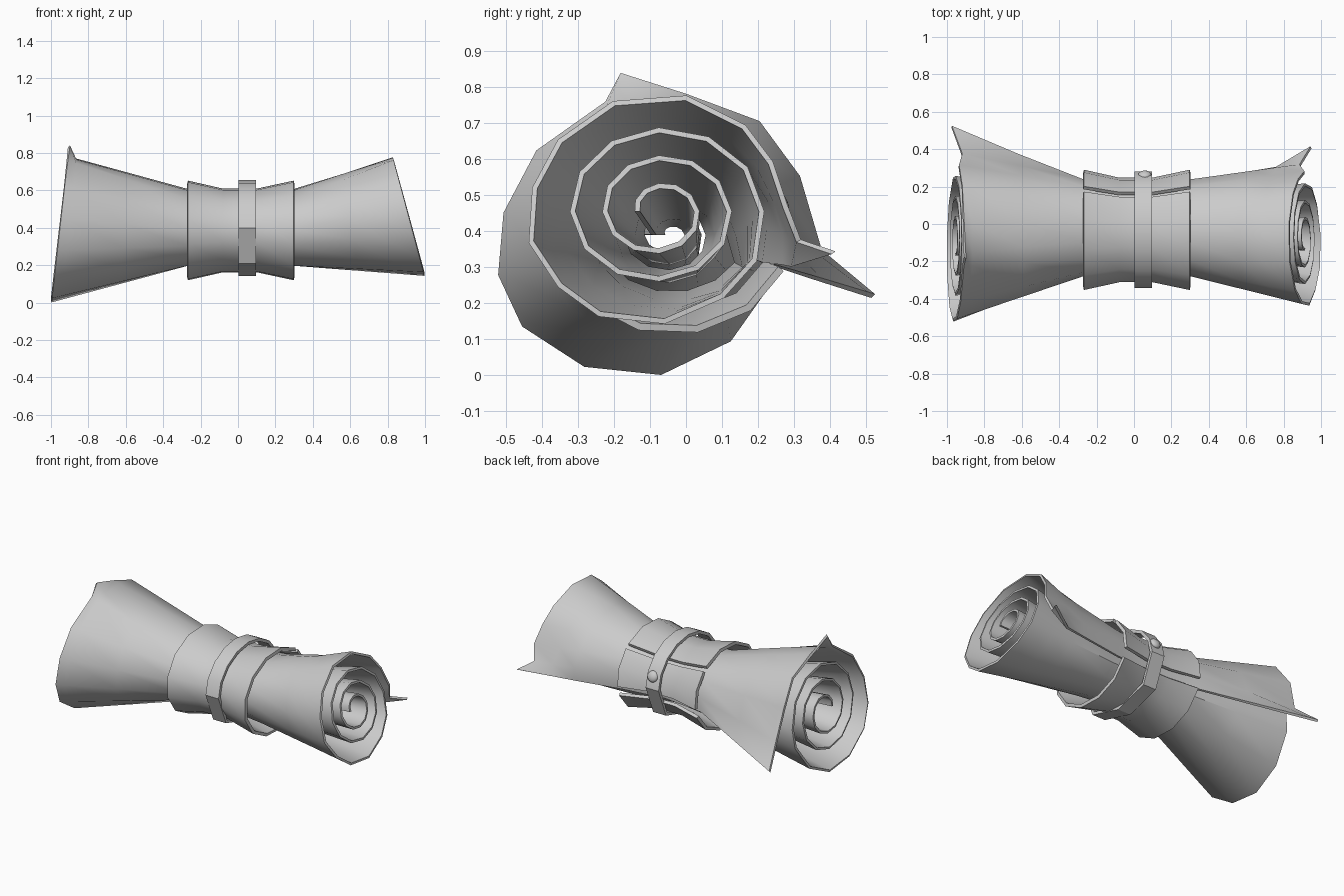
import bpy, bmesh, math
from mathutils import Vector

cube = bpy.data.objects.get("Cube")
if cube:
    bpy.data.objects.remove(cube)

grey = bpy.data.materials.new("plain_grey")
grey.use_nodes = True
grey.diffuse_color = (0.6, 0.6, 0.6, 1)
grey.node_tree.nodes["Principled BSDF"].inputs["Base Color"].default_value = grey.diffuse_color


def loft(name, rings, thickness, closed=False, smooth=40):
    """Skin a list of equal-length rings and give the sheet a thickness."""
    bm = bmesh.new()
    rows = [[bm.verts.new(p) for p in ring] for ring in rings]
    count = len(rows[0])
    for a, b in zip(rows, rows[1:]):
        for i in range(count if closed else count - 1):
            j = (i + 1) % count
            bm.faces.new((a[i], b[i], b[j], a[j]))
    bmesh.ops.recalc_face_normals(bm, faces=bm.faces)
    mesh = bpy.data.meshes.new(name)
    bm.to_mesh(mesh)
    bm.free()
    mesh.materials.append(grey)
    obj = bpy.data.objects.new(name, mesh)
    bpy.context.collection.objects.link(obj)
    solid = obj.modifiers.new("thickness", "SOLIDIFY")
    solid.thickness = thickness
    solid.offset = 0
    bpy.ops.object.select_all(action="DESELECT")
    obj.select_set(True)
    bpy.context.view_layer.objects.active = obj
    bpy.ops.object.modifier_apply(modifier=solid.name)
    bpy.ops.object.shade_smooth_by_angle(angle=math.radians(smooth))


def oval(deg, ry, rz, cy, cz):
    a = math.radians(deg)
    return cy + ry * math.cos(a), cz + rz * math.sin(a)


def coil(start, step, cy, cz, squash):
    """Inner turns of the roll, twelve sides to a turn."""
    pts = []
    for i in range(31):
        r = start - step * i / 12
        pts.append(oval(i * 30, r, r * squash, cy, cz))
    return pts


# Outer turn of each end as (y, z), from the loose edge inward
left_outer = [(.52, .22), (.38, .34), (.31, .55), (.20, .70), (0, .775), (-.18, .835),
              (-.22, .755), (-.41, .62), (-.50, .45), (-.515, .28), (-.45, .14),
              (-.28, .03), (-.07, .008), (.12, .10), (.24, .27)]
right_outer = [(.41, .34), (.32, .37), (.275, .47), (.235, .59), (.16, .69), (0, .77),
               (-.2, .755), (-.35, .65), (-.42, .52), (-.43, .37), (-.35, .25),
               (-.24, .17), (-.06, .15), (.1, .22), (.19, .32)]


def waist(x, ry, rz):
    outer = [oval(-20 + 25 * i, ry - .003 * i, rz - .003 * i, -.03, .39) for i in range(15)]
    return [Vector((x, y, z)) for y, z in outer + coil(ry - .075, .058, -.045, .39, .86)]


def mix(a, b, f):
    return [p.lerp(q, f) for p, q in zip(a, b)]


# Rolled sheet with flared, slanted ends
left = [Vector((-1 + .115 * z, y, z)) for y, z in left_outer + coil(.34, .107, -.09, .39, .93)]
right = [Vector((.995 - .27 * (z - .16), y, z)) for y, z in right_outer + coil(.285, .09, -.075, .455, .86)]
left_plain, right_plain = list(left), list(right)
left_plain[5] = left[4].lerp(left[6], .7) + Vector((0, 0, .01))   # torn corner only at the rim
right_plain[0] = Vector((.94, .33, .30))                          # loose edge curls only at the rim
wl, wm, wr = waist(-.27, .265, .225), waist(.01, .24, .2), waist(.3, .265, .225)
left[1] = left[1].lerp(wl[1], .06)      # small tears beside the loose corners
right[1] = right[1].lerp(wr[1], .08)
loft("rolled_sheet", [left, mix(wl, left_plain, .93), mix(wl, left_plain, .5), wl, wm, wr,
                      mix(wr, right_plain, .5), mix(wr, right_plain, .72), right], .015)


# Cuff around the waist: a long wrap and a short flap at the back
def cuff(name, first, last, sides):
    step = (last - first) / sides
    rings = []
    for x, ry, rz in ((-.27, .318, .262), (-.08, .275, .218), (.1, .275, .218), (.3, .318, .262)):
        rings.append([Vector((x, *oval(first + i * step, ry, rz, -.035, .385))) for i in range(sides + 1)])
    loft(name, rings, .02)


cuff("cuff_wrap", 50, 340, 10)
cuff("cuff_back_flap", -7, 44, 2)

# Strap buckled over the cuff, rounded above and angular below
strap_angles = [(i * 22.5, 1) for i in range(9)] + [(225, 1.06), (270, 1.01), (315, 1.06)]
strap_rings = [[Vector((x, *oval(a, .302 * k, .245 * k, -.03, .4))) for a, k in strap_angles]
               for x in (.003, .097)]
loft("strap", strap_rings, .02, closed=True, smooth=28)

# Round stud on the strap
bpy.ops.mesh.primitive_uv_sphere_add(segments=14, ring_count=8, radius=.036,
                                     location=(.058, .262, .475), rotation=(math.radians(-68), 0, 0))
stud = bpy.context.object
stud.name = "strap_stud"
stud.scale.z = .6
stud.data.materials.append(grey)
bpy.ops.object.shade_smooth_by_angle()
